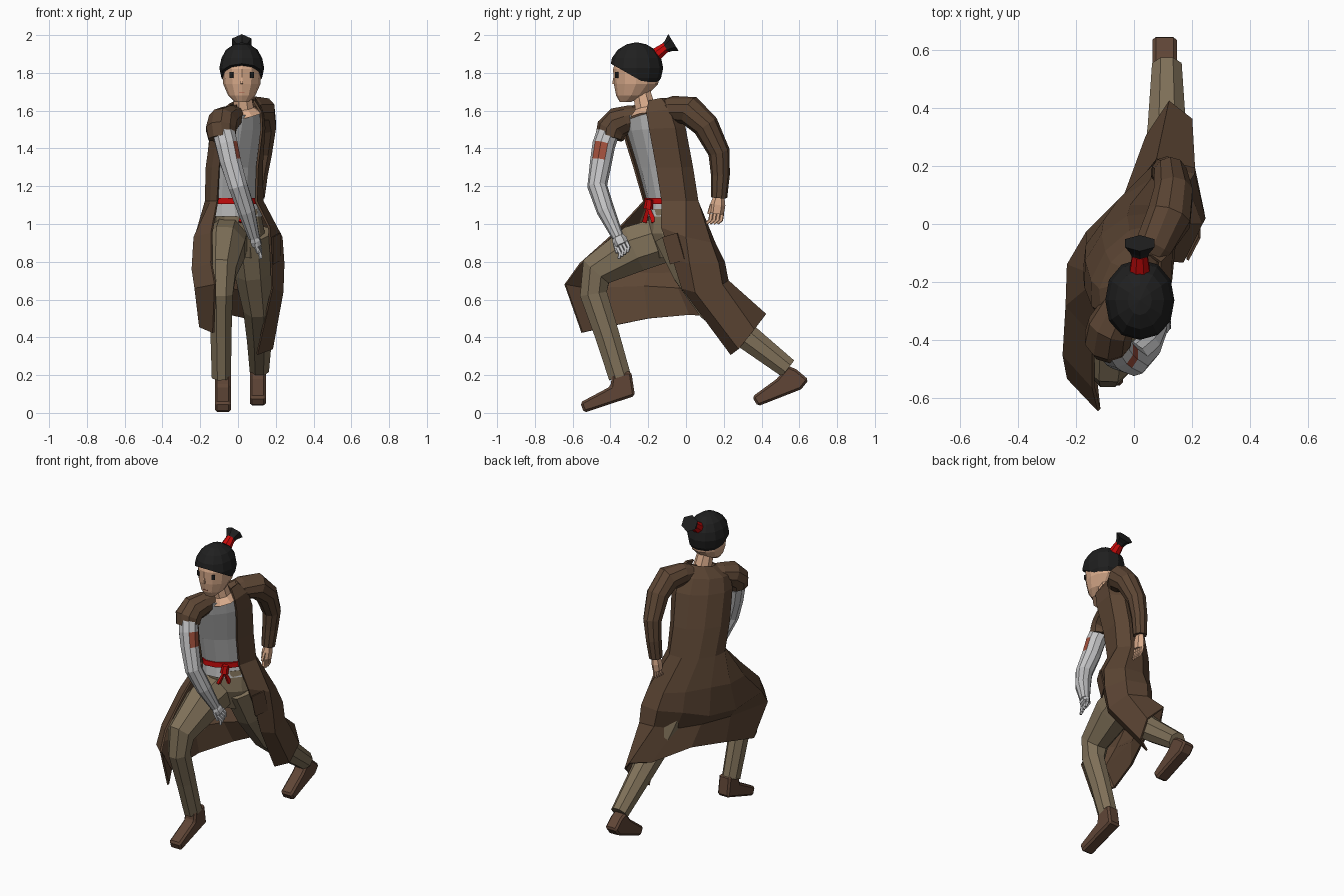
import bpy, bmesh, math
from mathutils import Vector as V

if "Cube" in bpy.data.objects:
    bpy.data.objects.remove(bpy.data.objects["Cube"])


def mat(name, r, g, b):
    m = bpy.data.materials.new(name)
    m.diffuse_color = (r, g, b, 1)
    m.use_nodes = True
    m.node_tree.nodes["Principled BSDF"].inputs["Base Color"].default_value = m.diffuse_color
    return m


COAT = mat("coat brown", .107, .060, .034)
SHIRT = mat("shirt grey", .47, .47, .47)
WRAP = mat("arm wrap light grey", .55, .55, .56)
TROUSER = mat("trouser khaki", .215, .165, .10)
SKIN = mat("skin", .70, .41, .26)
HAIR = mat("hair black", .014, .014, .014)
RED = mat("red cloth", .58, .003, .003)
PATCH = mat("patch rust", .36, .08, .045)
BOOT = mat("boot brown", .115, .060, .037)


def finish(name, bm, *mats):
    bmesh.ops.recalc_face_normals(bm, faces=bm.faces)
    me = bpy.data.meshes.new(name)
    bm.to_mesh(me)
    bm.free()
    for m in mats:
        me.materials.append(m)
    ob = bpy.data.objects.new(name, me)
    bpy.context.collection.objects.link(ob)
    return ob


def loft(name, rows, material, closed=True, thick=0):
    """Skin rows of points; closed rows get end caps, open ones thickness."""
    bm = bmesh.new()
    vs = [[bm.verts.new(p) for p in r] for r in rows]
    n = len(rows[0])
    for a, b in zip(vs, vs[1:]):
        for i in range(n if closed else n - 1):
            j = (i + 1) % n
            bm.faces.new((a[i], a[j], b[j], b[i]))
    if closed:
        bm.faces.new(vs[0])
        bm.faces.new(vs[-1])
    ob = finish(name, bm, material)
    if thick:
        s = ob.modifiers.new("cloth", 'SOLIDIFY')
        s.thickness, s.offset = thick, 0
    return ob


def tube(name, pts, material, n=8, flat=1.0):
    """Limb through (x, y, z, radius) points; flat squeezes it sideways."""
    ps = [V(p[:3]) for p in pts]
    rows = []
    for i, p in enumerate(ps):
        t = (ps[min(i + 1, len(ps) - 1)] - ps[max(i - 1, 0)]).normalized()
        side = (V((1, 0, 0)) - t * t.x).normalized()
        up = t.cross(side)
        r = pts[i][3]
        rows.append([p + side * math.cos(a) * r * flat + up * math.sin(a) * r
                     for a in [math.tau * (k + .5) / n for k in range(n)]])
    return loft(name, rows, material)


def ring(z, cx, cy, a, b, twist, grow=0, tilt=0, phis=range(0, 360, 30)):
    """Ellipse section turned by twist degrees, left side lifted by tilt."""
    t = math.radians(twist)
    u, v = V((math.cos(t), math.sin(t), 0)), V((-math.sin(t), math.cos(t), 0))
    out = []
    for d in phis:
        f = math.radians(d)
        out.append(V((cx, cy, z + tilt * math.cos(f)))
                   + u * (a + grow) * math.cos(f) + v * (b + grow) * math.sin(f))
    return out


def plate(name, loc, size, material, rot=(0, 0, 0)):
    bpy.ops.mesh.primitive_cube_add(size=1, location=loc, rotation=rot)
    ob = bpy.context.object
    ob.name, ob.scale = name, size
    ob.data.materials.append(material)
    return ob


# Torso: z, centre x, centre y, half width, half depth, twist, tilt
TORSO = [(1.04, -.01, -.09, .155, .105, 38, 0), (1.12, -.02, -.08, .155, .10, 42, 0),
         (1.30, -.02, -.12, .160, .10, 47, .0), (1.50, 0, -.17, .165, .10, 52, .01),
         (1.585, .01, -.195, .145, .085, 55, .02)]
loft("shirt", [ring(*r[:6], 0, r[6]) for r in TORSO], SHIRT)
loft("belt", [ring(z, -.018, -.082, .157, .103, 41, .009) for z in (1.105, 1.138)], RED)
loft("trouser_seat", [ring(1.08, -.01, -.085, .14, .10, 38), ring(.95, .01, -.08, .14, .11, 30),
                      ring(.82, .02, -.06, .08, .08, 30)], TROUSER)
tube("belt_knot", [(.045, -.195, 1.13, .02), (.04, -.20, 1.08, .026)], RED, 6)
for k, (dx, dy) in enumerate(((-.025, -.02), (.02, .03))):
    tube(f"belt_tail_{k}", [(.04, -.2, 1.09, .012), (.035 + dx, -.2 + dy, 1.01, .018)], RED, 4, .6)

# Coat: upper rings follow the torso, skirt rows drape over both legs
PHI = [-72, -20, 20, 55, 90, 125, 160, 185, 203]
skirt = [
    [(.10, .24, .31), (.18, .28, .34), (.195, .36, .44), (.12, .42, .52), (.045, .30, .50),
     (-.05, .02, .52), (-.15, -.20, .50), (-.20, -.42, .455), (-.13, -.55, .425)],
    [(.18, -.02, .66), (.235, .05, .64), (.205, .19, .68), (.08, .22, .70), (.02, .08, .65),
     (-.08, -.04, .66), (-.17, -.22, .67), (-.225, -.53, .66), (-.12, -.64, .68)],
    [(.175, -.07, .82), (.24, .02, .79), (.205, .17, .79), (.07, .20, .80), (-.03, .08, .77),
     (-.15, -.03, .74), (-.225, -.20, .74), (-.24, -.45, .76), (-.14, -.56, .79)],
    [(.165, -.13, .98), (.23, 0, .93), (.18, .13, .90), (.06, .15, .90), (-.05, .08, .91),
     (-.16, -.03, .93), (-.225, -.14, .93), (-.23, -.28, .93), (-.14, -.38, .95)]]
upper = [ring(*r[:6], .02, r[6], PHI) for r in TORSO[1:]]
upper.append(ring(1.645, .025, -.19, .09, .055, 55, .0, .02, PHI))
loft("coat", skirt + upper, COAT, closed=False, thick=.012)
plate("coat_pocket", (.205, -.065, .87), (.008, .09, .15), COAT, (.25, .12, -.45))

# Back (left) arm in a long sleeve
tube("left_sleeve", [(.03, -.15, 1.605, .045), (.07, -.07, 1.61, .068), (.12, .02, 1.60, .08),
                     (.135, .105, 1.52, .07), (.125, .175, 1.38, .058),
                     (.11, .182, 1.26, .050), (.10, .175, 1.14, .043)], COAT, 10)
# Front (right) arm: short sleeve over a wrapped arm
tube("right_sleeve", [(0, -.22, 1.585, .045), (-.045, -.29, 1.56, .07), (-.08, -.355, 1.54, .082),
                      (-.09, -.395, 1.50, .083), (-.085, -.405, 1.455, .075)], COAT, 10)
arm = tube("right_arm", [(-.085, -.40, 1.52, .060), (-.06, -.435, 1.42, .061),
                         (-.04, -.45, 1.33, .058), (0, -.47, 1.20, .053),
                         (.045, -.425, 1.07, .048), (.085, -.36, .93, .031)], WRAP, 10)
arm.data.materials.append(PATCH)
for p in arm.data.polygons:
    if 1.33 < p.center.z < 1.42 and p.normal.dot(V((.95, -.25, 0))) > .8:
        p.material_index = 1


def hand(name, wrist, palm, fwd, material):
    """Palm, four curled fingers and a thumb."""
    w, p, f = V(wrist), V(palm), V(fwd)
    tube(name + "_palm", [(*w, .028), (*w.lerp(p, .5), .040), (*p, .038)], material, 6, .75)
    d = (p - w).normalized()
    for k in range(4):
        s = p + f * (k - 1.5) * .019
        e = s + d * .035 + V((.006, 0, 0))
        tip = e + d * .018 - f * .018
        tube(f"{name}_finger_{k}", [(*s, .012), (*e, .011), (*tip, .008)], material, 5)
    t = w.lerp(p, .5) - f * .03
    tube(name + "_thumb", [(*t, .013), (*(t + d * .05 - f * .012), .009)], material, 5)


hand("left_hand", (.10, .175, 1.15), (.095, .162, 1.055), (0, 1, 0), SKIN)
hand("right_hand", (.083, -.363, .94), (.10, -.34, .89), (0, .8, .6), WRAP)

# Legs and feet
tube("right_leg", [(-.05, -.08, .93, .13), (-.07, -.27, .87, .135), (-.088, -.475, .75, .098),
                   (-.09, -.49, .63, .078), (-.09, -.42, .42, .070), (-.088, -.35, .19, .064)],
     TROUSER, 8, .86)
tube("left_leg", [(.06, -.06, .95, .12), (.08, .03, .75, .11), (.105, .14, .56, .088),
                  (.113, .32, .405, .075), (.113, .54, .235, .058)], TROUSER, 8, .95)


def foot(name, x, prof):
    rows = [[(x + s, y, z) for y, z in prof] for s in (-.042, .042)]
    b = loft(name, rows, BOOT).modifiers.new("soften", 'BEVEL')
    b.width, b.segments = .012, 1


foot("right_foot", -.080, [(-.40, .14), (-.39, .21), (-.29, .22), (-.27, .09), (-.54, .001), (-.56, .055)])
foot("left_foot", .105, [(.48, .18), (.54, .25), (.585, .23), (.65, .175), (.61, .125),
                         (.38, .035), (.35, .085)])

# Neck, head and face
tube("neck", [(.04, -.21, 1.57, .09), (.03, -.215, 1.612, .058), (.02, -.235, 1.70, .050)], SKIN)
HEAD = [(1.645, -.322, .035, .028), (1.68, -.29, .072, .08), (1.74, -.265, .098, .117),
        (1.82, -.26, .106, .126), (1.91, -.26, .08, .10)]
loft("head", [ring(z, .02, cy, a, b, 0) for z, cy, a, b in HEAD], SKIN)
tube("nose", [(.02, -.381, 1.775, .005), (.02, -.384, 1.742, .010)], SKIN, 4)
plate("mouth", (.02, -.372, 1.695), (.03, .004, .003), PATCH)
for s in (-1, 1):
    plate("eye", (.02 + s * .054, -.366, 1.79), (.022, .009, .032), HAIR, (0, 0, s * .45))

# Hair: boxy dome trimmed along a sloping hairline, tie and ponytail
bm = bmesh.new()
bmesh.ops.create_uvsphere(bm, u_segments=12, v_segments=8, radius=1)
for v in bm.verts:
    kx = 1 + .22 * (1 - abs(v.co.x)) * (abs(v.co.z) < .9)
    k = 1 + .10 * (1 - abs(v.co.z))
    v.co = V((.02 + v.co.x * .108 * min(kx * k, 1.16), -.262 + v.co.y * .133 * min(kx * k, 1.06),
              1.826 + v.co.z * .136))
bmesh.ops.bisect_plane(bm, geom=bm.verts[:] + bm.edges[:] + bm.faces[:],
                       plane_co=(0, -.40, 1.85), plane_no=(0, .57, 1), clear_inner=True)
bmesh.ops.holes_fill(bm, edges=[e for e in bm.edges if e.is_boundary])
finish("hair", bm, HAIR)
tube("hair_tie", [(.02, -.155, 1.90, .036), (.02, -.105, 1.938, .028)], RED)
tube("ponytail", [(.02, -.112, 1.930, .026), (.02, -.092, 1.944, .034), (.02, -.066, 1.960, .053)], HAIR, 6, 1.1)
